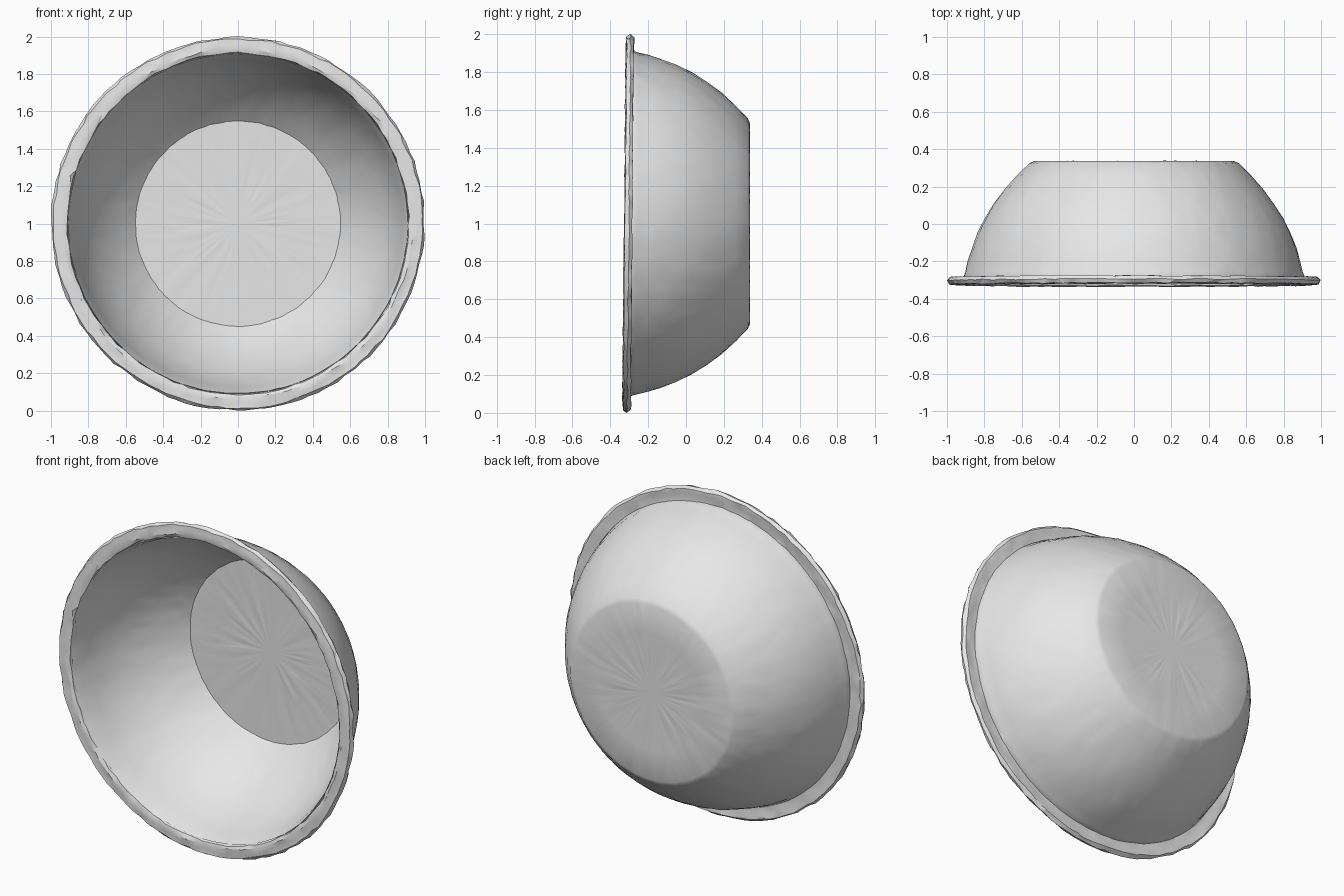
import bpy, bmesh, math, random

if "Cube" in bpy.data.objects:
    bpy.data.objects.remove(bpy.data.objects["Cube"])

random.seed(4)
SEGMENTS = 112

grey = bpy.data.materials.new("plain_grey")
grey.diffuse_color = (0.8, 0.8, 0.8, 1)
grey.use_nodes = True
grey.node_tree.nodes["Principled BSDF"].inputs["Base Color"].default_value = grey.diffuse_color


def lathe(name, profile, jitter, closed, angle):
    """Turn a (radius, depth) profile around the y axis at z = 1, with rough handmade noise."""
    bm = bmesh.new()
    rings = []
    for r, y in profile:
        if r == 0:
            rings.append([bm.verts.new((0, y, 1))] * SEGMENTS)
            continue
        ring = []
        for i in range(SEGMENTS):
            a = math.tau * (i + random.uniform(-0.25, 0.25)) / SEGMENTS
            rr = r - random.uniform(0, 2) * jitter
            x, z = rr * math.cos(a), rr * math.sin(a)
            # the open side leans very slightly
            lean = 0.009 * z * (0.335 - y) / 0.64
            ring.append(bm.verts.new((x, y + lean + random.uniform(-1, 1) * jitter * 0.6, 1 + z)))
        rings.append(ring)
    pairs = list(zip(rings, rings[1:]))
    if closed:
        pairs.append((rings[-1], rings[0]))
    for a, b in pairs:
        for i in range(SEGMENTS):
            j = (i + 1) % SEGMENTS
            corners = list(dict.fromkeys((a[i], a[j], b[j], b[i])))
            bm.faces.new(corners)
    bmesh.ops.triangulate(bm, faces=bm.faces[:])
    bmesh.ops.recalc_face_normals(bm, faces=bm.faces[:])
    mesh = bpy.data.meshes.new(name)
    bm.to_mesh(mesh)
    bm.free()
    mesh.materials.append(grey)
    ob = bpy.data.objects.new(name, mesh)
    bpy.context.collection.objects.link(ob)
    bpy.ops.object.select_all(action='DESELECT')
    ob.select_set(True)
    bpy.context.view_layer.objects.active = ob
    bpy.ops.object.shade_smooth_by_angle(angle=math.radians(angle))
    return ob


# thin bowl shell: curved outside wall with a flat base, then the inside wall
outside = [(0, 0.337), (0.18, 0.337), (0.36, 0.337), (0.535, 0.337), (0.56, 0.325),
           (0.625, 0.262), (0.69, 0.19), (0.75, 0.11), (0.80, 0.03), (0.84, -0.05),
           (0.87, -0.13), (0.892, -0.20), (0.905, -0.26), (0.915, -0.285)]
inside = [(0.91, -0.315), (0.893, -0.27), (0.877, -0.20), (0.855, -0.13),
          (0.825, -0.05), (0.785, 0.03), (0.735, 0.11), (0.675, 0.19), (0.61, 0.262),
          (0.55, 0.318), (0.36, 0.32), (0.18, 0.32), (0, 0.32)]
lathe("bowl", outside + inside, 0.002, False, 40)

# rough flat lip around the opening
lip = [(0.913, -0.287), (0.94, -0.288), (0.968, -0.284), (0.99, -0.284), (1.003, -0.302),
       (0.992, -0.323), (0.965, -0.324), (0.938, -0.327), (0.918, -0.32)]
lathe("rim", lip, 0.0055, True, 25)
